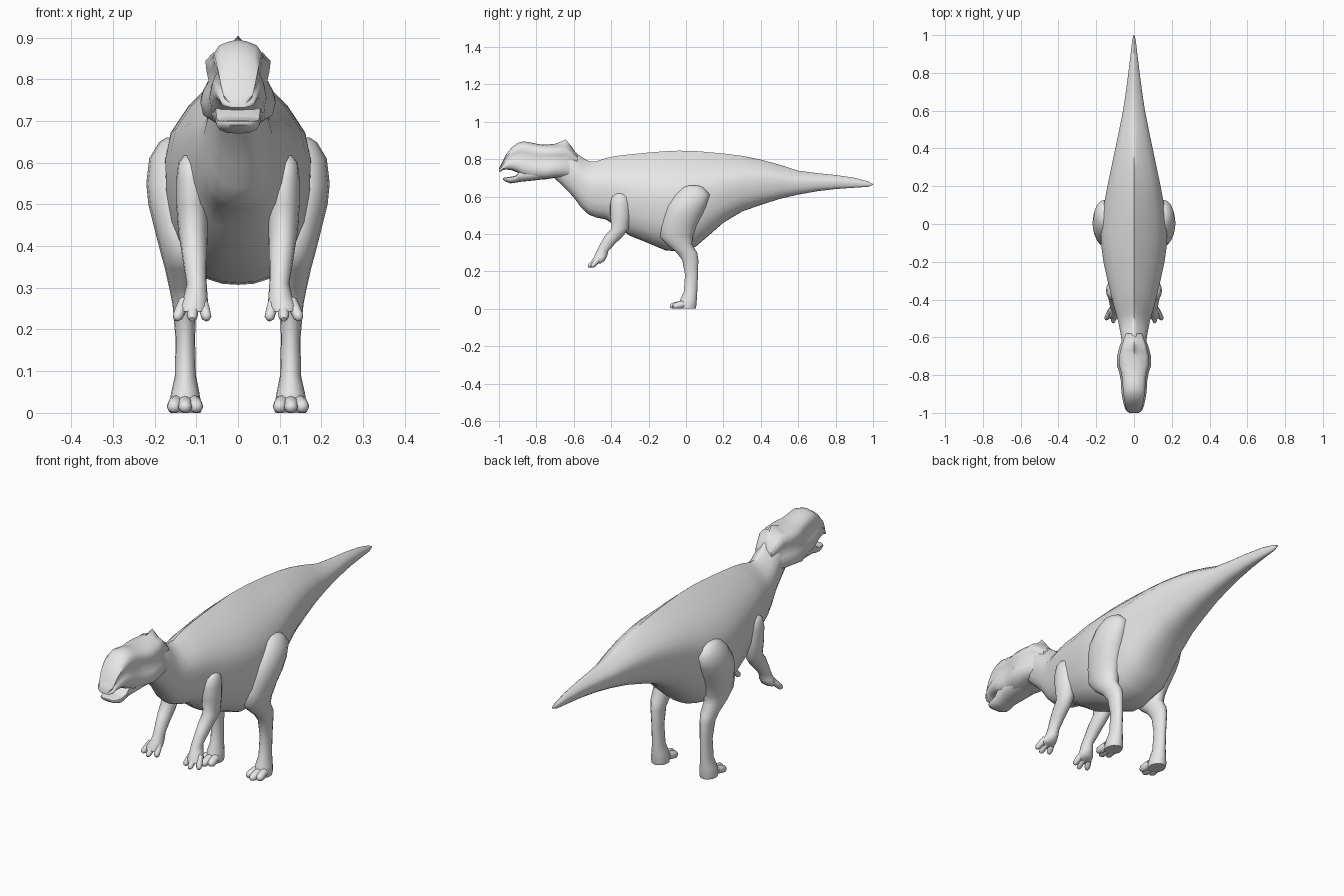
import bpy, bmesh, math
from mathutils import Vector

skin = bpy.data.materials.new("grey_skin")
skin.diffuse_color = (0.8, 0.8, 0.8, 1)


def loft(bm, rings):
    """Skin a closed tube through rings that share one point count."""
    loops = [[bm.verts.new(p) for p in ring] for ring in rings]
    n = len(loops[0])
    for a, b in zip(loops, loops[1:]):
        for i in range(n):
            j = (i + 1) % n
            bm.faces.new((a[i], a[j], b[j], b[i]))
    bm.faces.new(loops[0])
    bm.faces.new(loops[-1])


def finish(bm, name, angle=50):
    bmesh.ops.recalc_face_normals(bm, faces=bm.faces)
    mesh = bpy.data.meshes.new(name)
    bm.to_mesh(mesh)
    bm.free()
    mesh.materials.append(skin)
    obj = bpy.data.objects.new(name, mesh)
    bpy.context.collection.objects.link(obj)
    bpy.ops.object.select_all(action='DESELECT')
    obj.select_set(True)
    bpy.context.view_layer.objects.active = obj
    bpy.ops.object.shade_smooth_by_angle(angle=math.radians(angle))
    return obj


def section(profile, y, top, bottom, width, ridge=0):
    """Mirror a half profile into a cross-section; ridge sharpens the top."""
    half = [Vector((x * width, y, bottom + t * (top - ridge - bottom))) for x, t in profile]
    half[0].z = top
    return half + [Vector((-p.x, p.y, p.z)) for p in half[-2:0:-1]]


def trunk(name, profile, rows):
    bm = bmesh.new()
    loft(bm, [section(profile, *row) for row in rows])
    return finish(bm, name)


# body with neck and tail: y, top, bottom, half width, ridge
body_profile = [(0, 1), (.13, .98), (.38, .91), (.68, .81), (.92, .69), (1, .57),
                (.99, .43), (.92, .27), (.77, .13), (.5, .035), (.22, .005), (0, 0)]
trunk("body", body_profile, [
    (1, .667, .663, .003), (.975, .68, .652, .009), (.9, .70, .647, .018),
    (.8, .715, .64, .030), (.7, .725, .628, .043), (.6, .738, .61, .058),
    (.5, .77, .587, .078), (.4, .797, .555, .099), (.3, .817, .52, .12, .005),
    (.2, .83, .46, .141, .007), (.12, .837, .39, .156, .008), (.05, .843, .33, .168, .008),
    (-.04, .845, .307, .175, .008), (-.11, .842, .312, .174, .008),
    (-.2, .835, .35, .162, .006), (-.3, .825, .39, .14, .006),
    (-.37, .817, .44, .123, .005), (-.43, .805, .478, .108, .004),
    (-.48, .788, .488, .094), (-.52, .788, .503, .083), (-.56, .812, .54, .075),
    (-.60, .845, .595, .068), (-.65, .855, .648, .063), (-.70, .85, .695, .055),
    (-.73, .84, .72, .045)])

# head with brow, eye hollow, crest and beak
head_profile = [(0, 1), (.3, .98), (.66, .93), (.87, .82), (.84, .69), (.78, .56),
                (.93, .42), (1, .28), (.93, .12), (.6, .02), (0, 0)]
trunk("head", head_profile, [
    (-.58, .82, .71, .05), (-.61, .865, .70, .062, .015), (-.642, .905, .70, .074, .025),
    (-.67, .893, .70, .082, .018), (-.70, .882, .70, .09, .006), (-.75, .877, .692, .09),
    (-.79, .88, .692, .077), (-.83, .889, .696, .07), (-.87, .895, .705, .068),
    (-.90, .886, .728, .065), (-.93, .864, .74, .06), (-.96, .828, .744, .053),
    (-.98, .79, .742, .046), (-.99, .768, .733, .04), (-1, .752, .732, .025)])

# lower jaw below the open mouth
jaw_profile = [(0, 1), (.6, 1), (.95, .9), (1, .6), (.85, .25), (.5, .04), (0, 0)]
trunk("lower_jaw", jaw_profile, [
    (-.71, .74, .71, .06), (-.76, .74, .692, .072), (-.84, .735, .683, .062),
    (-.89, .735, .678, .056), (-.91, .712, .674, .054), (-.94, .705, .67, .052),
    (-.965, .702, .68, .044), (-.978, .699, .69, .028)])


def limb_ring(side, z, front, back, inner, outer, n=16):
    cy, ry, cx, rx = (front + back) / 2, (back - front) / 2, (inner + outer) / 2, (outer - inner) / 2
    return [(side * (cx + rx * math.cos(2 * math.pi * i / n)),
             cy + ry * math.sin(2 * math.pi * i / n), z) for i in range(n)]


def digit(bm, side, start, end, r0, r1, n=8):
    """Tapered toe or finger with a rounded tip."""
    a, b = Vector(start), Vector(end)
    a.x, b.x = a.x * side, b.x * side
    turn = (b - a).to_track_quat('Z', 'Y')
    rings = []
    for t, r in ((0, r0), (.45, r0), (.85, (r0 + r1) / 2), (1, r1 * .6)):
        rings.append([a.lerp(b, t) + turn @ Vector((r * math.cos(2 * math.pi * i / n),
                                                    r * math.sin(2 * math.pi * i / n), 0))
                      for i in range(n)])
    for p in (p for ring in rings for p in ring):
        p.z = max(p.z, 0)
    loft(bm, rings)


def limb(name, side, rows, digits, r0, r1):
    bm = bmesh.new()
    loft(bm, [limb_ring(side, *row) for row in rows])
    for start, end in digits:
        digit(bm, side, start, end, r0, r1)
    finish(bm, name, 60)


# limb rows: z, front y, back y, inner x, outer x
hind_rows = [
    (.66, .015, .06, .13, .172), (.648, -.02, .095, .115, .19), (.61, -.06, .128, .10, .213),
    (.55, -.10, .108, .09, .22), (.50, -.117, .085, .085, .215), (.44, -.133, .055, .08, .20),
    (.385, -.138, .036, .083, .186), (.345, -.105, .032, .088, .175),
    (.30, -.05, .06, .094, .165), (.26, -.02, .066, .10, .157), (.18, -.005, .064, .103, .15),
    (.09, -.012, .06, .101, .151), (.05, -.03, .058, .093, .16),
    (.015, -.037, .055, .087, .166), (0, -.035, .052, .09, .163)]
toes = [((x, -.015, .024), (tip, y, .012)) for x, tip, y in
        ((.107, .098, -.07), (.127, .127, -.085), (.147, .156, -.07))]
fore_rows = [
    (.617, -.37, -.335, .10, .13), (.60, -.395, -.308, .085, .143),
    (.56, -.405, -.30, .075, .148), (.50, -.405, -.30, .072, .148),
    (.43, -.397, -.307, .073, .143), (.39, -.433, -.335, .074, .136),
    (.35, -.456, -.376, .075, .13), (.31, -.477, -.415, .075, .123),
    (.28, -.49, -.422, .073, .13), (.257, -.505, -.435, .071, .143), (.243, -.508, -.455, .078, .138)]
fingers = [((x, -.465, .268), (tip, y, .224)) for x, tip, y in
           ((.086, .074, -.505), (.107, .11, -.522), (.128, .148, -.505))]

for side, label in ((1, "right"), (-1, "left")):
    limb("hind_leg_" + label, side, hind_rows, toes, .019, .013)
    limb("fore_leg_" + label, side, fore_rows, fingers, .014, .011)
